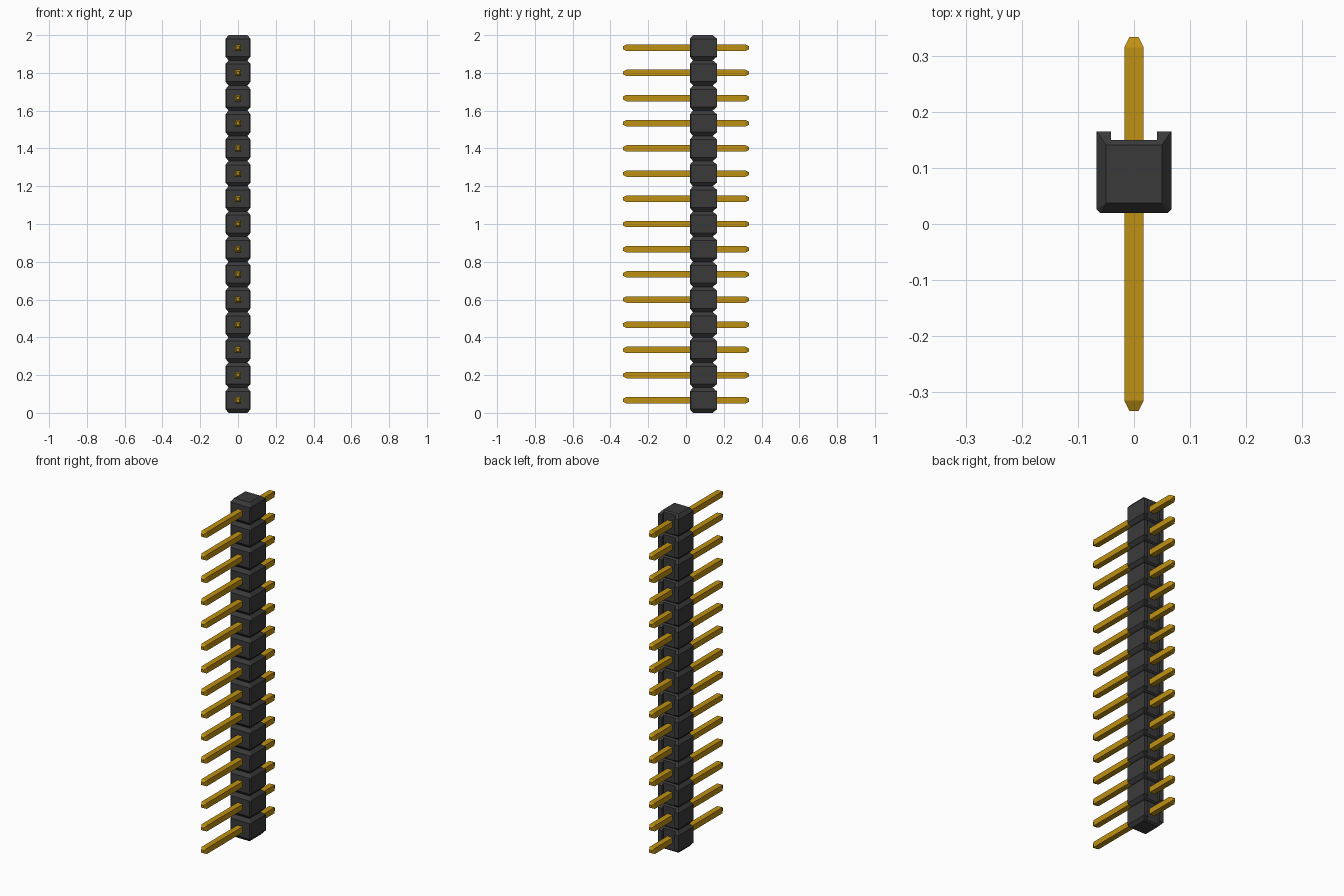
import bpy
import bmesh

cube = bpy.data.objects.get("Cube")
if cube:
    bpy.data.objects.remove(cube)

COUNT = 15
PITCH = 2 / COUNT
HALF = PITCH / 2


def make_material(name, rgb, roughness, metallic=0.0):
    mat = bpy.data.materials.new(name)
    mat.use_nodes = True
    mat.diffuse_color = (*rgb, 1)
    bsdf = next(n for n in mat.node_tree.nodes if n.type == 'BSDF_PRINCIPLED')
    bsdf.inputs["Base Color"].default_value = (*rgb, 1)
    bsdf.inputs["Roughness"].default_value = roughness
    bsdf.inputs["Metallic"].default_value = metallic
    return mat


def loft(name, rings, material):
    """Skin matching rings of points, cap both ends and merge doubles."""
    bm = bmesh.new()
    loops = [[bm.verts.new(p) for p in ring] for ring in rings]
    for a, b in zip(loops, loops[1:]):
        for i in range(len(a)):
            j = (i + 1) % len(a)
            bm.faces.new((a[i], a[j], b[j], b[i]))
    bm.faces.new(loops[0][::-1])
    bm.faces.new(loops[-1])
    bmesh.ops.remove_doubles(bm, verts=bm.verts[:], dist=1e-5)
    bmesh.ops.recalc_face_normals(bm, faces=bm.faces[:])
    mesh = bpy.data.meshes.new(name)
    bm.to_mesh(mesh)
    bm.free()
    mesh.materials.append(material)
    obj = bpy.data.objects.new(name, mesh)
    bpy.context.collection.objects.link(obj)
    return obj


def repeat(obj):
    """Stack one copy per pin position."""
    array = obj.modifiers.new("Stack", 'ARRAY')
    array.count = COUNT
    array.use_relative_offset = False
    array.use_constant_offset = True
    array.constant_offset_displace = (0, 0, PITCH)


def block_ring(z, t):
    """Housing section; t runs from 0 at the chamfered end to 1 at full size."""
    hx = 0.05 + 0.0165 * t
    front = 0.037 - 0.017 * t
    back = 0.141 + 0.024 * t
    nick = 0.006 * t
    floor = min(back, 0.15)
    half = [(hx - nick, front), (hx, front + nick), (hx, back),
            (0.041, back), (0.041, floor)]
    outline = half + [(-x, y) for x, y in reversed(half)]
    return [(x, y, z) for x, y in outline]


plastic = make_material("dark grey plastic", (0.042, 0.042, 0.042), 0.6)
gold = make_material("gold metal", (0.52, 0.28, 0.006), 0.5)

# Housing: chamfered blocks with a channel down the back
CHAMFER = 0.02
steps = [0, 0.375, 1]
levels = [(CHAMFER * t, t) for t in steps]
levels += [(PITCH - z, t) for z, t in reversed(levels)]
housing = loft("housing", [block_ring(z, t) for z, t in levels], plastic)
repeat(housing)

# Pins: square bars with tapered tips
pin_sections = [(-0.333, 0.008), (-0.315, 0.017), (0.315, 0.017), (0.333, 0.008)]
pins = loft("pins", [[(sx * r, y, HALF + sz * r)
                      for sx, sz in ((-1, -1), (1, -1), (1, 1), (-1, 1))]
                     for y, r in pin_sections], gold)
repeat(pins)
